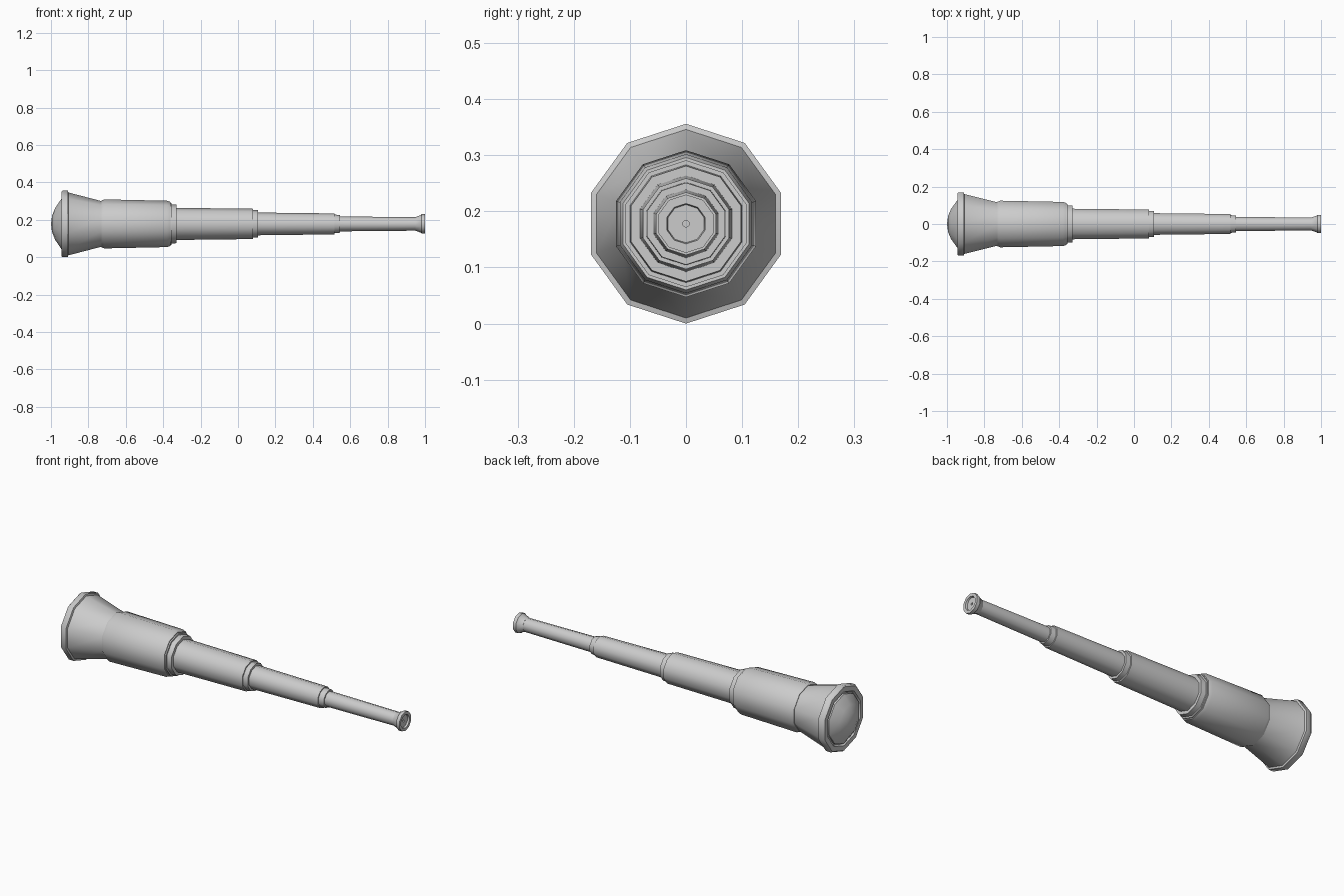
import bpy, bmesh, math

if "Cube" in bpy.data.objects:
    bpy.data.objects.remove(bpy.data.objects["Cube"])

SIDES = 10
AXIS_Z = 0.178


def lathe(name, profile):
    """Revolve (x, radius) points around the telescope axis, vertex at the top."""
    bm = bmesh.new()
    rings = []
    for x, r in profile:
        if r == 0:
            rings.append([bm.verts.new((x, 0, AXIS_Z))] * SIDES)
            continue
        ring = []
        for i in range(SIDES):
            a = 2 * math.pi * i / SIDES
            ring.append(bm.verts.new((x, r * math.sin(a), AXIS_Z + r * math.cos(a))))
        rings.append(ring)
    for a, b in zip(rings, rings[1:]):
        for i in range(SIDES):
            j = (i + 1) % SIDES
            bm.faces.new(list(dict.fromkeys((a[i], a[j], b[j], b[i]))))
    bmesh.ops.recalc_face_normals(bm, faces=bm.faces)
    mesh = bpy.data.meshes.new(name)
    bm.to_mesh(mesh)
    bm.free()
    obj = bpy.data.objects.new(name, mesh)
    bpy.context.collection.objects.link(obj)
    bpy.ops.object.select_all(action='DESELECT')
    obj.select_set(True)
    bpy.context.view_layer.objects.active = obj
    bpy.ops.object.shade_smooth_by_angle(angle=math.radians(40))


# Domed glass at the wide end
lathe("objective_lens", [(-1, 0), (-0.994, 0.045), (-0.978, 0.085),
                         (-0.945, 0.133), (-0.93, 0.133), (-0.93, 0)])

# Flared hood with a rim
lathe("flared_hood", [(-0.935, 0), (-0.935, 0.14), (-0.945, 0.146), (-0.945, 0.172),
                      (-0.938, 0.178), (-0.91, 0.178), (-0.907, 0.168),
                      (-0.73, 0.122), (-0.70, 0.122), (-0.70, 0)])

# Main barrel with stepped collar
lathe("main_barrel", [(-0.73, 0), (-0.73, 0.125), (-0.715, 0.131), (-0.38, 0.124),
                      (-0.362, 0.118), (-0.362, 0.113), (-0.355, 0.113),
                      (-0.355, 0.105), (-0.328, 0.103), (-0.328, 0)])

# Sliding draw tubes with end collars
lathe("draw_tube_1", [(-0.34, 0), (-0.34, 0.086), (0.08, 0.081), (0.08, 0.074),
                      (0.107, 0.073), (0.107, 0)])
lathe("draw_tube_2", [(0.09, 0), (0.09, 0.061), (0.515, 0.056), (0.515, 0.05),
                      (0.545, 0.047), (0.545, 0)])
lathe("draw_tube_3", [(0.53, 0), (0.53, 0.040), (0.965, 0.036), (0.965, 0)])

# Eyepiece with a shallow recess
lathe("eyepiece", [(0.95, 0), (0.95, 0.037), (0.978, 0.047), (0.982, 0.052),
                   (1.0, 0.052), (1.0, 0.036), (0.99, 0.034), (0.99, 0.006),
                   (0.98, 0.006), (0.98, 0)])
